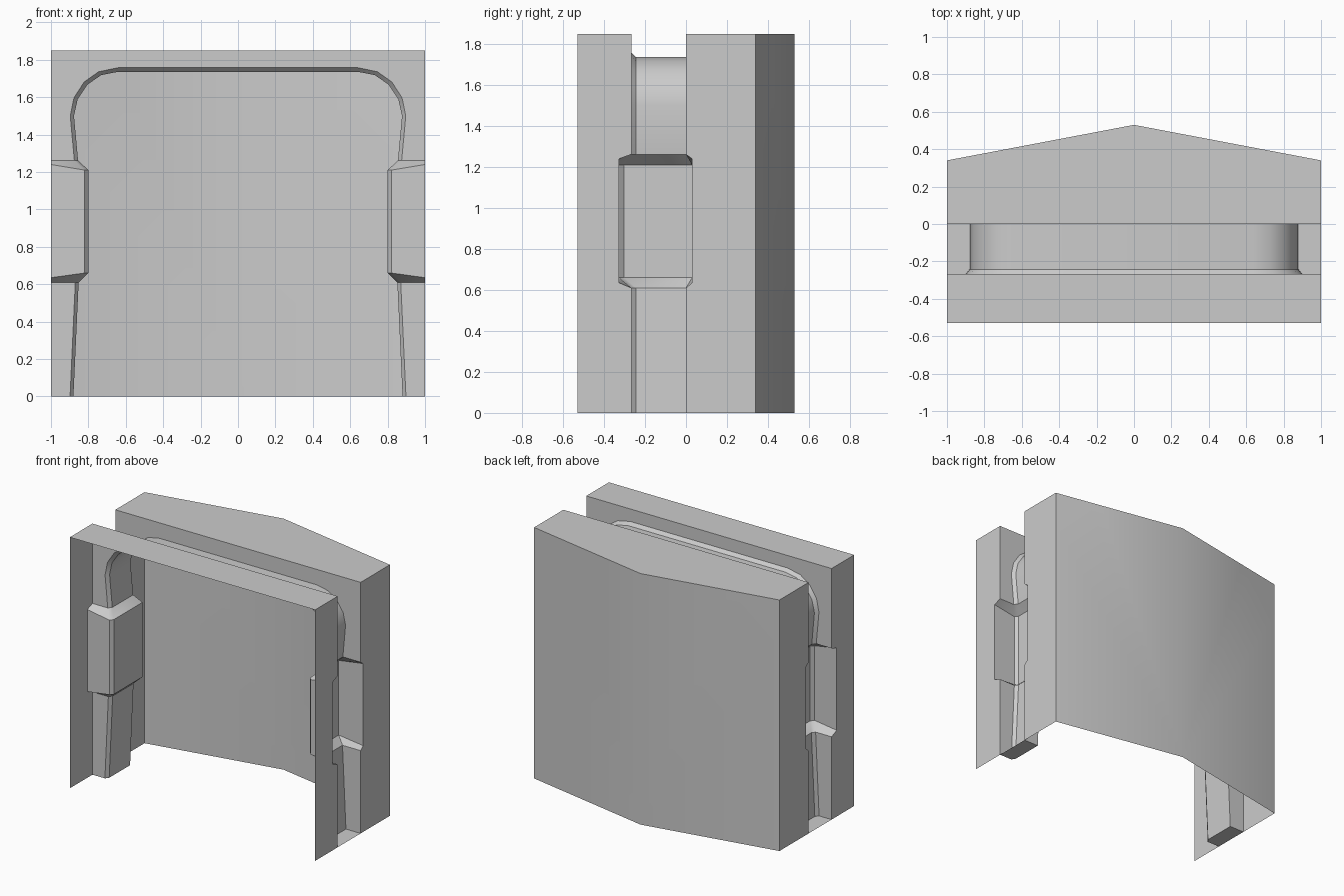
import bpy, bmesh, math

if "Cube" in bpy.data.objects:
    bpy.data.objects.remove(bpy.data.objects["Cube"])

H, D = 1.85, 0.53          # height, half depth
RIDGE = 0.19               # drop of the back ridge from centre to side


def back_y(x):
    return D - RIDGE * abs(x)


# Stations up one side and over the top to the centre line:
# outer edge (x, z), lip (x, z), core (x, z), groove front y, groove back y
G, R = (-0.267, 0.0), (-0.327, 0.03)
stations = [
    ((1, 0), (.898, 0), (.88, 0), G),
    ((1, .61), (.87, .61), (.852, .61), G),
    ((1, .635), (.82, .66), (.80, .66), R),      # side recess bottom
    ((1, 1.24), (.82, 1.21), (.80, 1.21), R),    # side recess top
    ((1, 1.262), (.875, 1.262), (.855, 1.262), G),
    ((1, 1.50), (.897, 1.50), (.877, 1.50), G),  # arch corner
    ((1, 1.6), (.877, 1.597), (.857, 1.59), G),
    ((1, H), (.822, 1.682), (.805, 1.667), G),
    ((.745, H), (.745, 1.736), (.732, 1.718), G),
    ((.64, H), (.64, 1.758), (.64, 1.736), G),
    ((0, H), (0, 1.758), (0, 1.736), G),
]

bm = bmesh.new()
for s in (1, -1):
    rows = []
    for (ox, oz), (lx, lz), (cx, cz), (yf, yb) in stations:
        section = [(ox, -D, oz), (ox, yf, oz), (lx, yf, lz), (cx, yf + .024, cz),
                   (cx, yb, cz), (ox, yb, oz), (ox, back_y(ox), oz)]
        rows.append([bm.verts.new((s * x, y, z)) for x, y, z in section])
    # Front rim, grooved sides and top, back rim
    for a, b in zip(rows, rows[1:]):
        for i in range(6):
            bm.faces.new((a[i], a[i + 1], b[i + 1], b[i]))
    # Groove floor
    bm.faces.new(rows[0][1:6])
    # Sloping back panel
    bm.faces.new([r[6] for r in rows] + [bm.verts.new((0, D, 0))])

bmesh.ops.remove_doubles(bm, verts=bm.verts, dist=1e-4)
bmesh.ops.recalc_face_normals(bm, faces=bm.faces)
bm.normal_update()
panel = max(bm.faces, key=lambda f: f.calc_center_median().y)
if panel.normal.y < 0:
    bmesh.ops.reverse_faces(bm, faces=bm.faces)

mesh = bpy.data.meshes.new("grooved_shell")
bm.to_mesh(mesh)
bm.free()
shell = bpy.data.objects.new("grooved_shell", mesh)
bpy.context.collection.objects.link(shell)
bpy.context.view_layer.objects.active = shell
shell.select_set(True)
bpy.ops.object.shade_smooth_by_angle(angle=math.radians(30))
